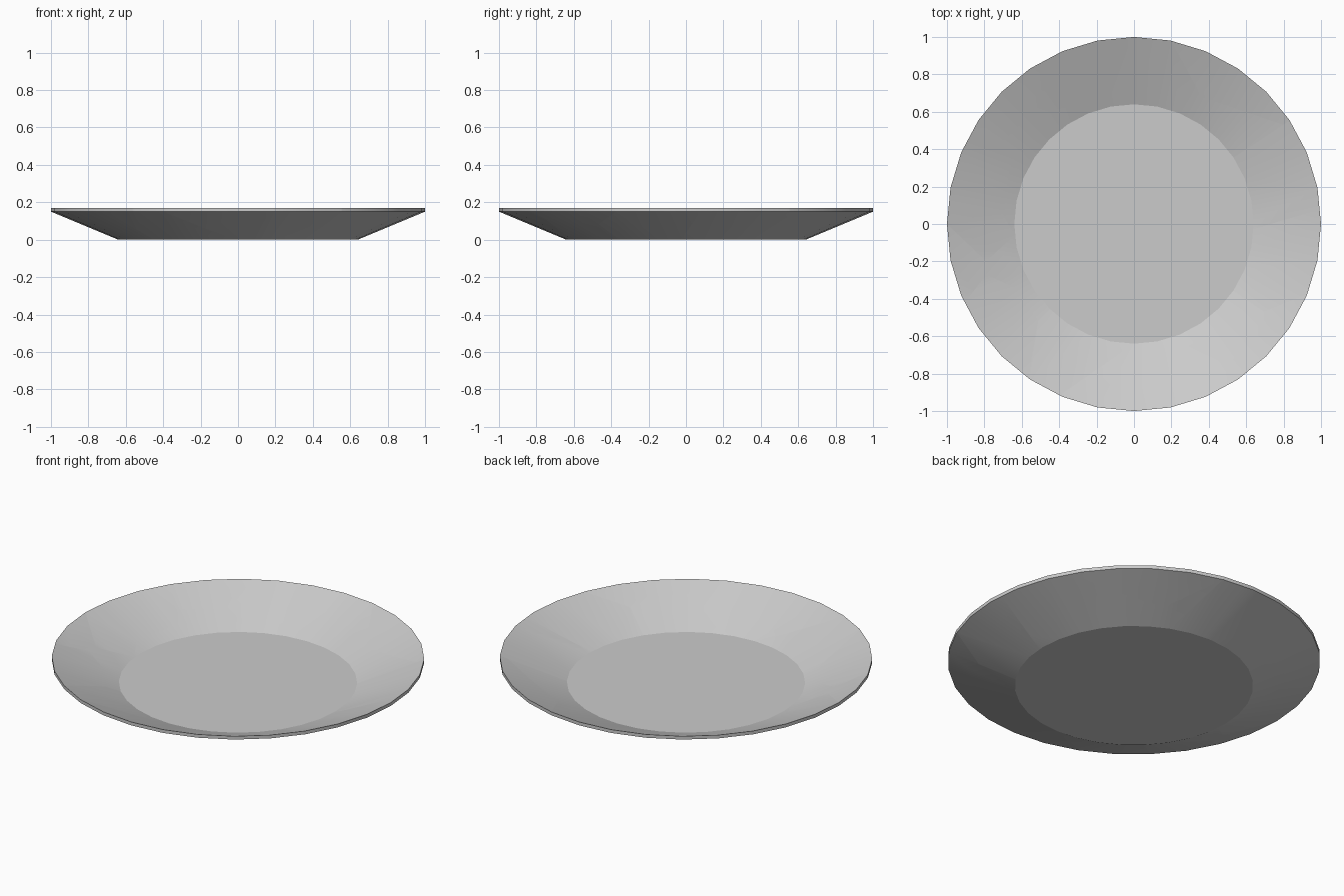
import bpy, bmesh
from math import cos, sin, pi, radians

if "Cube" in bpy.data.objects:
    bpy.data.objects.remove(bpy.data.objects["Cube"])

SIDES = 32
PROFILE = [(0.64, 0.0), (1.0, 0.15), (1.0, 0.17), (0.64, 0.023)]

# crack junctions inside the plate (x, y)
INNER = dict(c=(0, 0), a=(.36, .68), b=(.8, .53), e=(-.14, .71), f=(-.41, .61),
             g=(-.5, .64), h=(-.71, .43), i=(-.65, .35), j=(-.71, .07),
             k=(-.64, -.06), l=(-.79, -.2), m=(-.79, -.27), n=(-.64, -.34),
             o=(-.51, -.52), p=(.12, -.15), q=(.1, -.57), r=(.5, -.75),
             s=(.69, -.57), t=(.69, -.47), u=(.22, -.15))
# angles (degrees) where cracks reach the rim
RIM = dict(A=78.5, B=86.5, C=92, D=120, E=154, F=173, G=180, H=205, I=235.5,
           J=246.5, K=281, L=303.5, M=321, N=338, O=4.5, P=33.5)
# outline of each shard as junction letters
SHARDS = ("cba bPAa caAB cBCe cef eCDgf cfghi gDEh ihEFj cijk kjFGl lGHm "
          "cklmn nmHIo cno coIJqp qJK qKLr rLMs pqrstu tsMN utNO cpuOPb").split()


def junction(name):
    if name in INNER:
        return INNER[name]
    x, y = cos(radians(RIM[name])), sin(radians(RIM[name]))
    # follow the crack to the rim, then run past it
    return 1.2 * x, 1.2 * y


def make_object(name, bm):
    bmesh.ops.recalc_face_normals(bm, faces=bm.faces)
    mesh = bpy.data.meshes.new(name)
    bm.to_mesh(mesh)
    bm.free()
    obj = bpy.data.objects.new(name, mesh)
    bpy.context.collection.objects.link(obj)
    return obj


def make_plate(name):
    bm = bmesh.new()
    rings = [[bm.verts.new((r * cos(2 * pi * n / SIDES), r * sin(2 * pi * n / SIDES), z))
              for n in range(SIDES)] for r, z in PROFILE]
    for lo, hi in zip(rings, rings[1:]):
        for n in range(SIDES):
            m = (n + 1) % SIDES
            bm.faces.new((lo[n], lo[m], hi[m], hi[n]))
    bm.faces.new(rings[0])
    bm.faces.new(rings[-1])
    return make_object(name, bm)


def make_cutter(outline):
    bm = bmesh.new()
    # short straight tail keeps rim cracks at the measured angle
    pts = []
    for idx, ch in enumerate(outline):
        edge = ch in RIM
        x, y = junction(ch)
        if edge:
            near = (x / 1.2, y / 1.2)
            before_rim = outline[idx - 1] in RIM
            pts += [(x, y), near] if before_rim else [near, (x, y)]
        else:
            pts.append((x, y))
    low = [bm.verts.new((x, y, -0.3)) for x, y in pts]
    top = [bm.verts.new((x, y, 0.5)) for x, y in pts]
    bm.faces.new(low)
    bm.faces.new(top)
    for n in range(len(pts)):
        bm.faces.new((low[n - 1], low[n], top[n], top[n - 1]))
    cutter = make_object("shard_cutter", bm)
    cutter.hide_render = True
    return cutter


# break the plate into tightly fitting shards
for num, outline in enumerate(SHARDS):
    shard = make_plate(f"plate_shard_{num + 1:02d}")
    cutter = make_cutter(outline)
    mod = shard.modifiers.new("cut", 'BOOLEAN')
    mod.operation = 'INTERSECT'
    mod.solver = 'EXACT'
    mod.object = cutter
    bpy.ops.object.select_all(action='DESELECT')
    bpy.context.view_layer.objects.active = shard
    shard.select_set(True)
    bpy.ops.object.modifier_apply(modifier=mod.name)
    bpy.data.objects.remove(cutter, do_unlink=True)
    bpy.ops.object.shade_smooth_by_angle(angle=radians(15))
